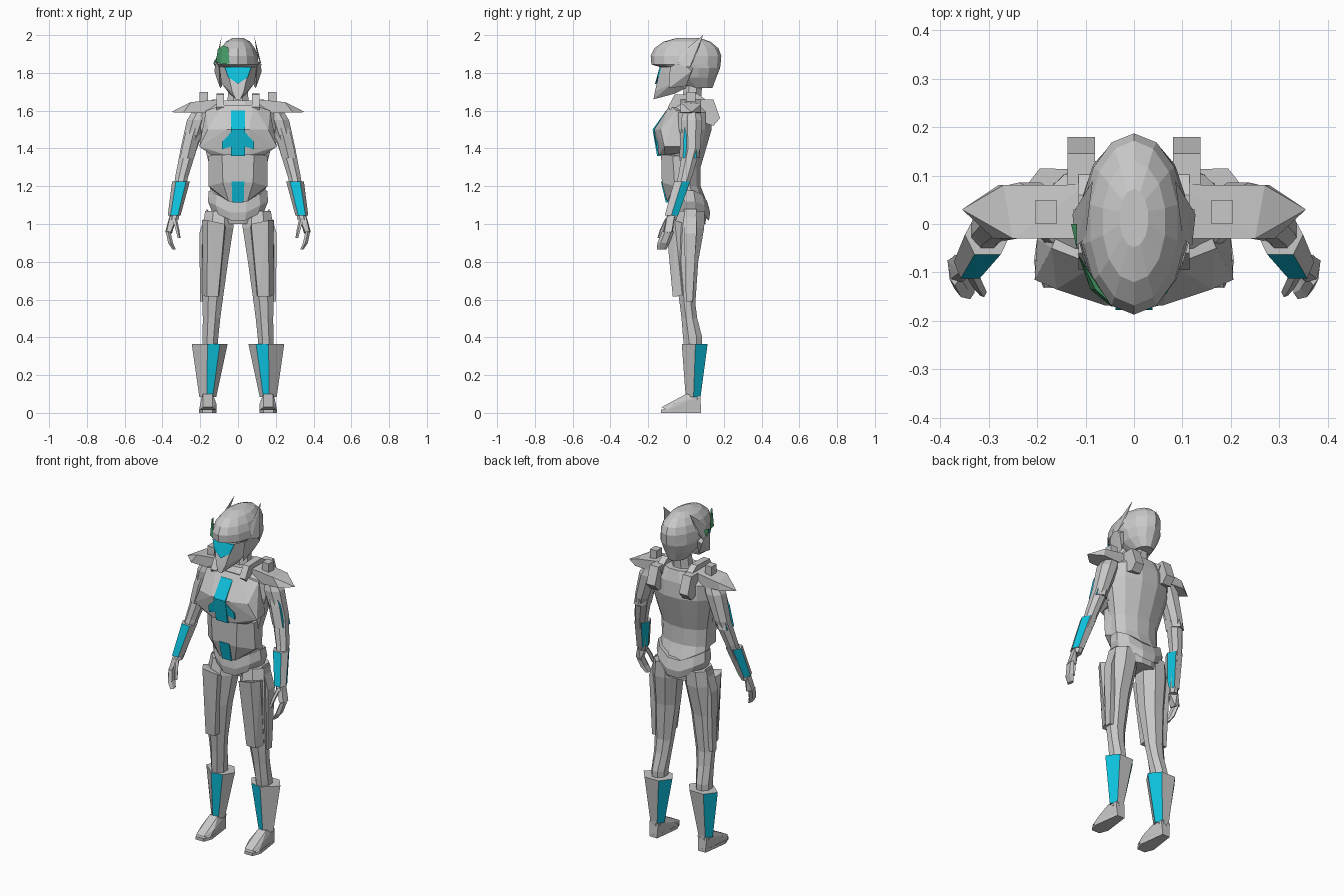
import bpy, bmesh, math

def material(name, color):
    m = bpy.data.materials.new(name)
    m.diffuse_color = color
    return m

GREY = material("armour_grey", (0.58, 0.58, 0.58, 1))
CYAN = material("cyan_panel", (0.004, 0.53, 0.72, 1))
GREEN = material("green_glass", (0.08, 0.42, 0.18, 0.5))

def finish(name, bm, mats, rule=None):
    bmesh.ops.recalc_face_normals(bm, faces=bm.faces)
    bm.normal_update()
    if rule:
        for f in bm.faces:
            f.material_index = 1 if rule(f) else 0
    me = bpy.data.meshes.new(name)
    bm.to_mesh(me)
    bm.free()
    for m in mats:
        me.materials.append(m)
    ob = bpy.data.objects.new(name, me)
    bpy.context.collection.objects.link(ob)
    return ob

def hull(name, pts, mat=GREY, sym=False, s=1):
    """Faceted plate: convex hull of points, optionally symmetric in x."""
    bm = bmesh.new()
    for x, y, z in pts:
        bm.verts.new((x * s, y, z))
        if sym and x:
            bm.verts.new((-x, y, z))
    r = bmesh.ops.convex_hull(bm, input=bm.verts)
    junk = [g for g in set(r["geom_interior"] + r["geom_unused"]) if isinstance(g, bmesh.types.BMVert)]
    bmesh.ops.delete(bm, geom=junk, context='VERTS')
    bmesh.ops.dissolve_limit(bm, angle_limit=0.02, verts=bm.verts, edges=bm.edges)
    return finish(name, bm, [mat])

def loft(name, rows, n=8, s=1, angles=None, tilt=0, alternate=False, rule=None):
    """Skin of horizontal oval rows (z, cx, cy, rx, ry)."""
    angles = angles or [360 * (i + 0.5) / n for i in range(n)]
    n = len(angles)
    bm = bmesh.new()
    rings = []
    for z, cx, cy, rx, ry in rows:
        ring = []
        for a in angles:
            x = cx + rx * math.cos(math.radians(a))
            y = cy + ry * math.sin(math.radians(a))
            ring.append(bm.verts.new((x * s, y, z + tilt * abs(x))))
        rings.append(ring)
    sides = {}
    for a, b in zip(rings, rings[1:]):
        for i in range(n):
            j = (i + 1) % n
            sides[bm.faces.new((a[i], a[j], b[j], b[i]))] = i
    bm.faces.new(rings[0])
    bm.faces.new(rings[-1])
    if alternate:
        rule = lambda f: f in sides and sides[f] % 2 == 0
    return finish(name, bm, [GREY, CYAN], rule)

# Helmet and face
loft("helmet", [(1.72, 0, .07, .05, .07), (1.775, 0, .04, .09, .12), (1.825, 0, .03, .107, .15),
                (1.845, 0, 0, .112, .183), (1.89, 0, 0, .107, .187), (1.93, 0, .002, .092, .17),
                (1.965, 0, .005, .066, .125), (1.985, 0, .012, .03, .06)], 14)
hull("face_mask", [(.06, -.135, 1.83), (.098, -.06, 1.83), (.088, -.07, 1.745), (.03, -.165, 1.70),
                   (.012, -.172, 1.66), (.045, -.06, 1.69), (.05, 0, 1.80), (.04, 0, 1.72)], sym=True)
hull("visor", [(.07, -.14, 1.83), (.052, -.152, 1.778), (0, -.164, 1.742),
               (.07, -.132, 1.83), (.052, -.144, 1.778), (0, -.156, 1.742)], CYAN, sym=True)
loft("neck", [(1.60, 0, .03, .075, .065), (1.66, 0, .03, .06, .055), (1.76, 0, .04, .05, .05)], 8)
hull("eyepiece", [(-.045, -.172, 1.85), (-.052, -.16, 1.935), (-.08, -.135, 1.945), (-.107, -.08, 1.925),
                  (-.117, -.06, 1.86), (-.09, -.135, 1.845)], GREEN)
hull("eyepiece_mount", [(-.118, -.05, 1.87), (-.13, 0, 1.85), (-.118, 0, 1.88), (-.12, -.03, 1.83)], GREEN)

# Torso
loft("torso", [(1.0, 0, .03, .12, .075), (1.1, 0, .025, .155, .095), (1.2, 0, 0, .15, .08),
               (1.3, 0, -.005, .155, .085), (1.4, 0, .005, .18, .105), (1.5, 0, .01, .205, .13),
               (1.59, 0, .02, .205, .115), (1.655, 0, .03, .12, .085)], 12)
hull("chest_plate", [(.08, -.085, 1.63), (.17, -.05, 1.6), (.06, -.168, 1.5), (.16, -.135, 1.5),
                     (.205, -.115, 1.41), (.06, -.145, 1.365), (.14, -.11, 1.365), (.2, -.03, 1.41),
                     (.16, 0, 1.38), (.15, 0, 1.6)], sym=True)
hull("chest_panel", [(.038, -.106, 1.6), (.038, -.177, 1.5), (.038, -.153, 1.36),
                     (.038, -.08, 1.6), (.038, -.1, 1.36)], CYAN, sym=True)
for s, side in ((1, "left"), (-1, "right")):
    hull(side + "_chest_panel_wing", [(.037, -.172, 1.485), (.085, -.159, 1.435), (.085, -.153, 1.395),
                                      (.037, -.157, 1.41), (.037, -.12, 1.46), (.085, -.12, 1.42)], CYAN, s=s)
hull("belly_plate", [(.085, -.132, 1.375), (.08, -.128, 1.22), (.05, -.1, 1.12), (.155, -.07, 1.36),
                     (.155, -.06, 1.2), (.15, 0, 1.36), (.14, 0, 1.18)], sym=True)
hull("belly_panel", [(.034, -.133, 1.225), (.03, -.107, 1.115), (.034, -.12, 1.225), (.03, -.09, 1.115)],
     CYAN, sym=True)
loft("belt", [(1.0, 0, .02, .145, .105), (1.04, 0, .02, .165, .112), (1.1, 0, .015, .16, .1)], 12, tilt=.5)

# Paired parts: arms, legs and shoulder gear
for s, side in ((1, "left_"), (-1, "right_")):
    # Helmet fin and cheek guard
    hull(side + "helmet_fin", [(.1, -.03, 1.9), (.127, .02, 1.83), (.12, -.045, 1.845),
                               (.085, .09, 2.0), (.108, .05, 1.88)], s=s)
    hull(side + "cheek_guard", [(.115, -.03, 1.86), (.126, .03, 1.81), (.095, -.09, 1.72), (.085, .0, 1.73),
                                (.1, -.085, 1.83), (.09, .04, 1.83)], s=s)
    # Shoulder gear
    hull(side + "shoulder_pad", [(.1, -.03, 1.66), (.1, .08, 1.66), (.27, .08, 1.635), (.25, -.03, 1.645),
                                 (.355, .03, 1.592), (.29, -.03, 1.59), (.1, -.03, 1.585), (.1, .08, 1.585),
                                 (.28, .08, 1.59)], s=s)
    hull(side + "pad_block", [(x, y, z) for x in (.16, .203) for y in (0, .05) for z in (1.64, 1.70)], s=s)
    hull(side + "shoulder_strap", [(x, y, z) for x in (.075, .115) for y, z in
                                   ((-.095, 1.62), (-.06, 1.685), (.06, 1.69), (.13, 1.64), (.1, 1.58), (-.07, 1.58))], s=s)
    hull(side + "back_thruster", [(x, y, z) for x in (.08, .137) for y, z in
                                  ((.08, 1.66), (.145, 1.66), (.18, 1.56), (.145, 1.52), (.08, 1.54))], s=s)
    # Arm
    loft(side + "arm", [(1.61, .19, .03, .045, .045), (1.55, .215, .03, .06, .06), (1.4, .26, .03, .047, .05),
                        (1.25, .298, -.005, .037, .04), (1.02, .34, -.08, .026, .03)], 8, s)
    loft(side + "upper_arm_plate", [(1.6, .2, .025, .035, .035), (1.47, .243, .022, .05, .052),
                                    (1.35, .272, .02, .046, .055)], 6, s, angles=[-40, 40, 95, 150, 210, 265],
         rule=lambda f: abs(f.normal.x) > .85 and f.normal.x * f.calc_center_median().x > 0
         and abs(f.calc_center_median().x) > .2 and abs(f.normal.y) < .3 and abs(f.normal.z) < .6)
    loft(side + "bracer", [(1.045, .338, -.078, .034, .042), (1.225, .302, -.022, .047, .05)], 6, s,
         angles=[235, 305, 0, 60, 120, 180], alternate=True)
    # Hand
    hull(side + "palm", [(.318, -.09, 1.05), (.36, -.06, 1.05), (.36, -.1, 1.04), (.385, -.075, .96),
                         (.38, -.115, .95), (.35, -.07, .95), (.355, -.12, .96)], s=s)
    loft(side + "fingers", [(.865, .338, -.13, .01, .025), (.9, .357, -.118, .015, .033),
                            (.96, .37, -.095, .014, .032)], 6, s)
    loft(side + "thumb", [(.925, .312, -.14, .008, .012), (.97, .322, -.125, .011, .014),
                          (1.03, .338, -.095, .014, .015)], 5, s)
    # Leg
    loft(side + "leg", [(1.07, .1, .025, .08, .08), (.98, .106, .015, .088, .088), (.8, .122, .0, .075, .07),
                        (.58, .136, .008, .057, .045), (.5, .14, .018, .05, .045), (.4, .146, .035, .045, .055),
                        (.2, .152, .045, .04, .04), (.07, .16, .045, .035, .035)], 8, s)
    hull(side + "thigh_plate", [(.07, -.095, 1.0), (.16, -.108, 1.02), (.19, -.06, 1.02), (.065, -.05, .98),
                                (.105, -.07, .615), (.165, -.07, .615), (.185, -.02, .62), (.1, -.02, .62),
                                (.08, 0, .95), (.17, 0, 1.0)], s=s)
    hull(side + "outer_thigh_strip", [(.165, y, 1.08) for y in (-.01, .055)] +
         [(.205, y, .95) for y in (-.01, .055)] + [(.2, y, .59) for y in (0, .035)] +
         [(.165, y, .59) for y in (0, .035)] + [(.14, .02, 1.05)], s=s)
    loft(side + "shin_guard", [(.085, .16, .04, .045, .042), (.365, .15, .05, .095, .073)], 6, s,
         angles=[235, 277, 0, 62, 120, 180], alternate=True)
    # Foot
    hull(side + "foot", [(.135, 0, .1), (.185, 0, .1), (.13, .075, .09), (.19, .075, .09), (.135, .08, .015),
                         (.185, .08, .015), (.115, -.06, .05), (.2, -.06, .05), (.115, -.1, .015),
                         (.205, -.1, .015), (.135, -.13, .03), (.185, -.13, .03)], s=s)
    hull(side + "sole", [(x, y, z) for z in (0, .018) for x, y in
                         ((.135, .08), (.185, .08), (.115, -.08), (.207, -.08), (.135, -.132), (.187, -.132))], s=s)
